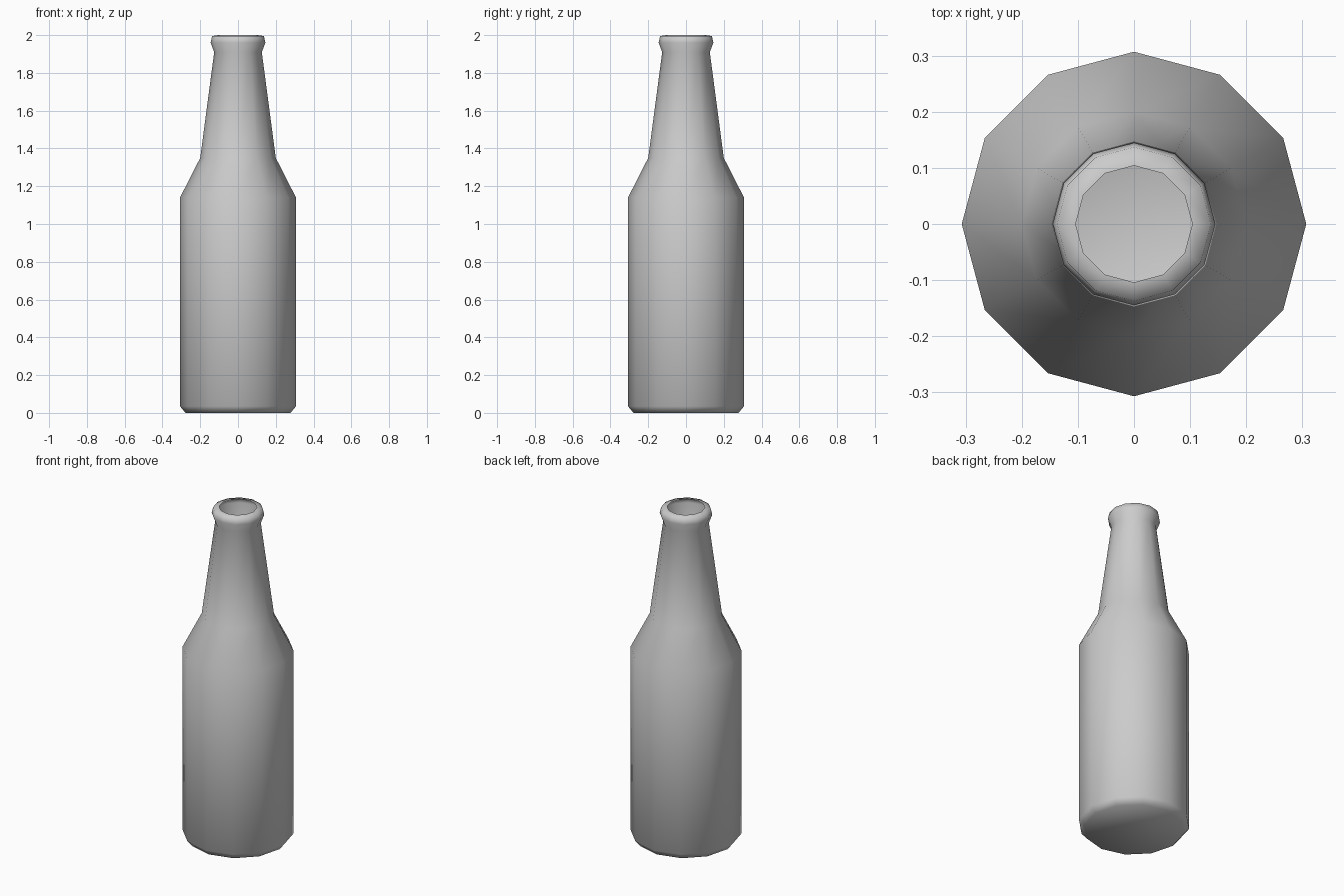
import bpy, bmesh
from math import cos, sin, tau

if "Cube" in bpy.data.objects:
    bpy.data.objects.remove(bpy.data.objects["Cube"])

SIDES = 12
# radius, height from the base to the inner edge of the mouth
PROFILE = [(0.278, 0.0), (0.307, 0.035), (0.307, 1.14), (0.2, 1.35),
           (0.126, 1.91), (0.145, 1.96), (0.137, 1.995), (0.104, 2.0)]

# bottle: one thin-walled lathed shell, closed at the base and open at the mouth
bm = bmesh.new()
rings = [[bm.verts.new((r * cos(tau * i / SIDES), r * sin(tau * i / SIDES), z))
          for i in range(SIDES)] for r, z in PROFILE]
for low, high in zip(rings, rings[1:]):
    for i in range(SIDES):
        j = (i + 1) % SIDES
        bm.faces.new((low[i], low[j], high[j], high[i]))
bm.faces.new(rings[0][::-1])

for face in bm.faces:
    face.smooth = True
mesh = bpy.data.meshes.new("bottle")
bm.to_mesh(mesh)
bm.free()
bottle = bpy.data.objects.new("bottle", mesh)
bpy.context.collection.objects.link(bottle)
